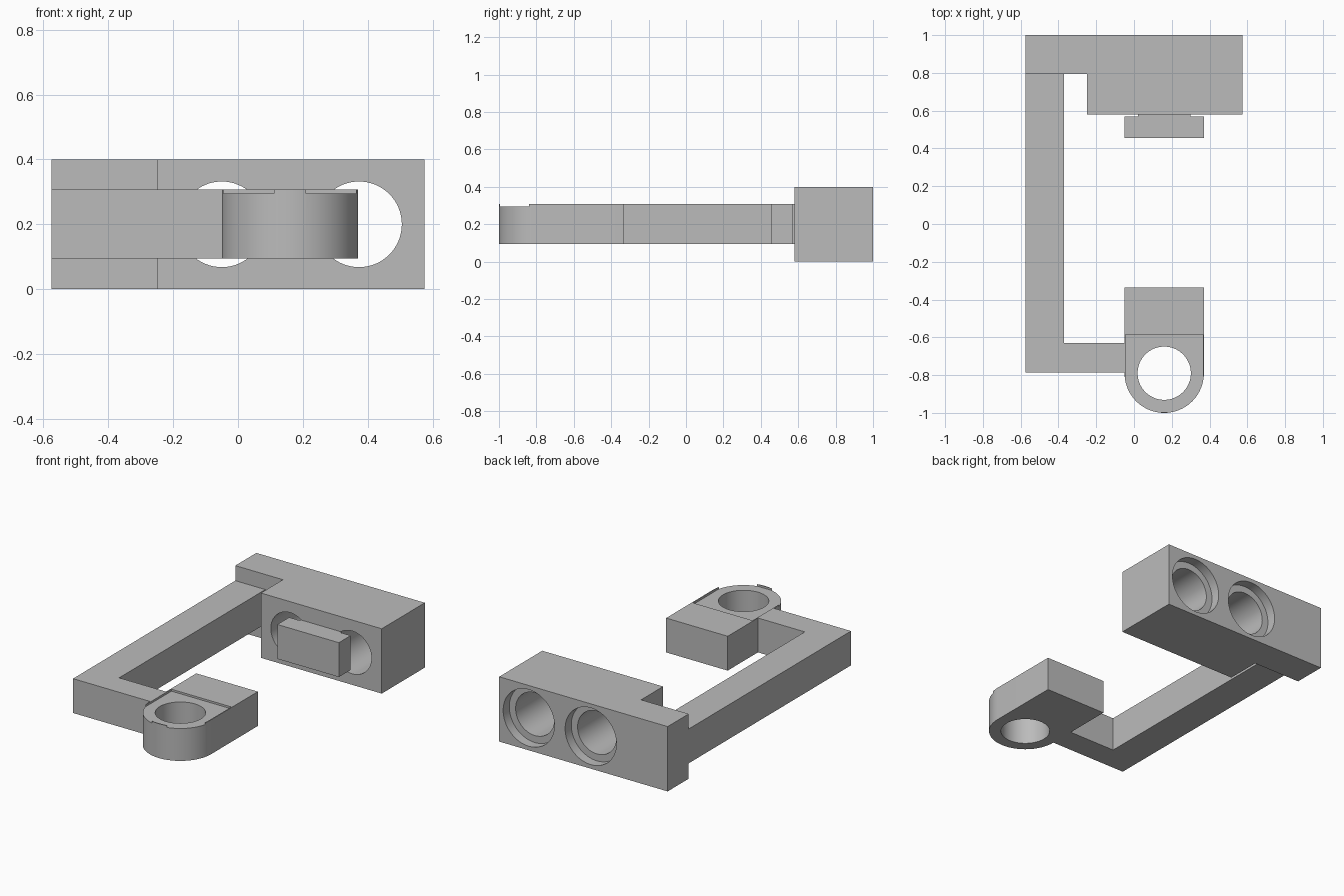
import bpy
import bmesh
from math import pi, cos, sin, radians

if "Cube" in bpy.data.objects:
    bpy.data.objects.remove(bpy.data.objects["Cube"])

grey = bpy.data.materials.new("plain_grey")
grey.use_nodes = True
COLOUR = (0.5, 0.5, 0.5, 1)
grey.diffuse_color = COLOUR
grey.node_tree.nodes["Principled BSDF"].inputs["Base Color"].default_value = COLOUR


def prism(name, outline, z0, z1):
    """Extrude a counter-clockwise xy outline from z0 to z1."""
    bm = bmesh.new()
    face = bm.faces.new([bm.verts.new((x, y, z0)) for x, y in outline])
    new = bmesh.ops.extrude_face_region(bm, geom=[face])["geom"]
    top = [v for v in new if isinstance(v, bmesh.types.BMVert)]
    bmesh.ops.translate(bm, verts=top, vec=(0, 0, z1 - z0))
    bmesh.ops.recalc_face_normals(bm, faces=bm.faces)
    mesh = bpy.data.meshes.new(name)
    bm.to_mesh(mesh)
    bm.free()
    mesh.materials.append(grey)
    obj = bpy.data.objects.new(name, mesh)
    bpy.context.collection.objects.link(obj)
    return obj


def box(name, x0, x1, y0, y1, z0, z1):
    return prism(name, [(x0, y0), (x1, y0), (x1, y1), (x0, y1)], z0, z1)


def arc(cx, cy, r, start, end, steps):
    angles = [start + (end - start) * i / steps for i in range(steps + 1)]
    return [(cx + r * cos(a), cy + r * sin(a)) for a in angles]


def cylinder(name, r, z0, z1):
    return prism(name, arc(0, 0, r, 0, 2 * pi, 64)[:-1], z0, z1)


def cut(target, cutter):
    cutter.hide_render = True
    mod = target.modifiers.new("cut", "BOOLEAN")
    mod.operation = "DIFFERENCE"
    mod.solver = "EXACT"
    mod.object = cutter
    bpy.ops.object.select_all(action="DESELECT")
    bpy.context.view_layer.objects.active = target
    target.select_set(True)
    bpy.ops.object.modifier_apply(modifier=mod.name)
    bpy.data.objects.remove(cutter)


def smooth(obj):
    bpy.ops.object.select_all(action="DESELECT")
    bpy.context.view_layer.objects.active = obj
    obj.select_set(True)
    bpy.ops.object.shade_smooth_by_angle(angle=radians(30))


LOW, HIGH = 0.095, 0.307       # height range of the slim parts
RING_X, RING_Y, RING_R = 0.16, -0.79, 0.21

# Mounting block with two counterbored through holes
block = prism("mounting_block", [(-0.575, 0.795), (-0.25, 0.795), (-0.25, 0.58),
                                 (0.575, 0.58), (0.575, 1), (-0.575, 1)], 0, 0.4)
for x in (-0.05, 0.373):
    for r, y0, y1 in ((0.132, 0.5, 1.1), (0.175, 0.94, 1.1)):
        hole = cylinder("hole_cutter", r, -y1, -y0)
        hole.rotation_euler.x = pi / 2
        hole.location = (x, 0, 0.2)
        cut(block, hole)
smooth(block)

# Stop pad held off the block by a narrow neck
box("stop_pad", -0.05, 0.37, 0.455, 0.57, LOW, HIGH)
box("stop_pad_neck", 0.02, 0.3, 0.57, 0.58, LOW, HIGH)

# L-shaped arm
prism("arm", [(-0.575, -0.787), (-0.05, -0.787), (-0.05, -0.63), (-0.37, -0.63),
              (-0.37, 0.795), (-0.575, 0.795)], LOW, HIGH)

# Rounded eye with a bore and a shallow square recess in its top
eye = prism("eye_end", arc(RING_X, RING_Y, RING_R, pi, 2 * pi, 40)
            + [(RING_X + RING_R, -0.335), (RING_X - RING_R, -0.335)], LOW, HIGH)
inset = RING_R - 0.006
cut(eye, box("recess_cutter", RING_X - inset, RING_X + inset,
             RING_Y - inset, RING_Y + inset, 0.295, 0.5))
bore = cylinder("bore_cutter", 0.141, -0.1, 0.6)
bore.location = (RING_X, RING_Y, 0)
cut(eye, bore)
smooth(eye)
